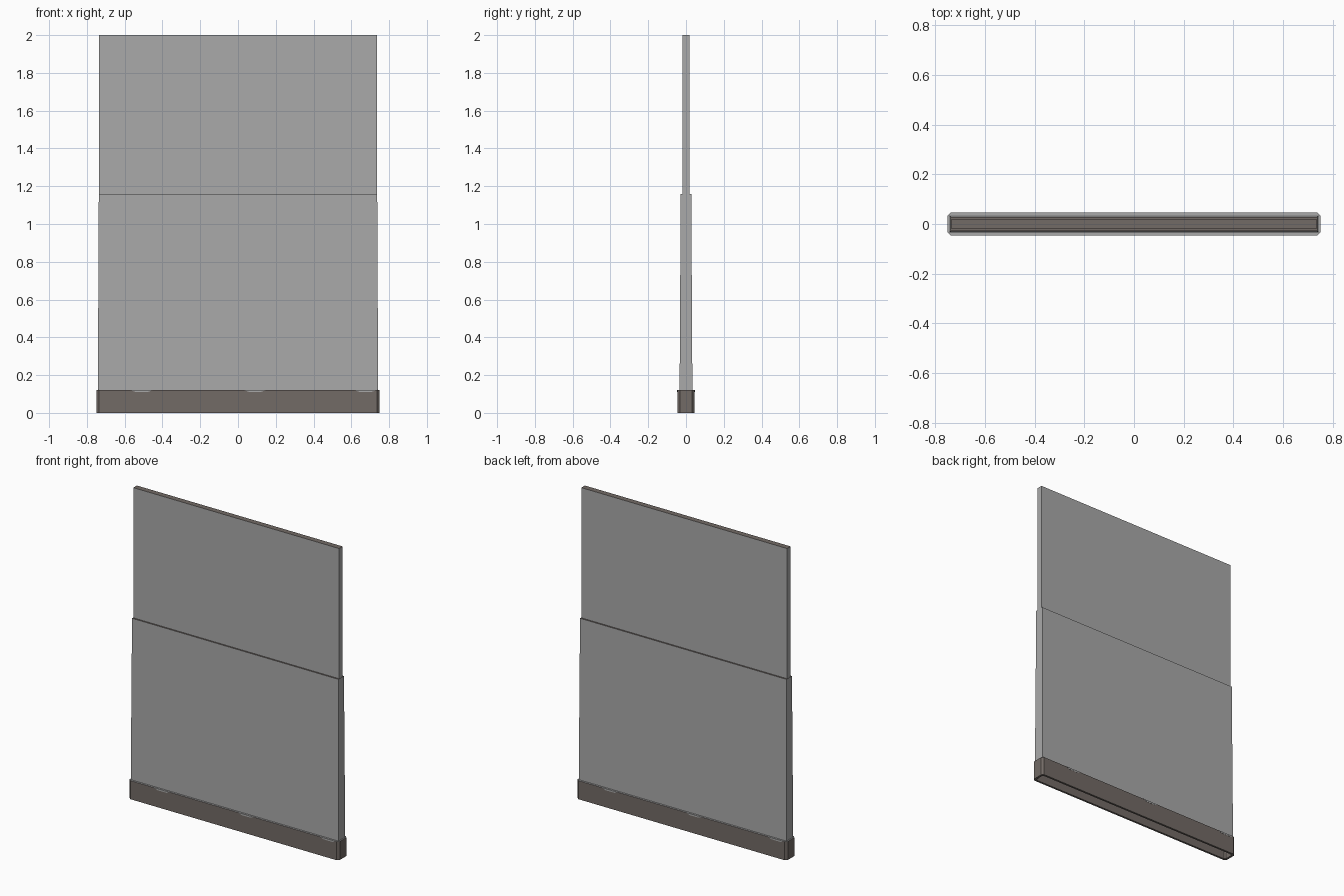
import bpy, bmesh

cube = bpy.data.objects.get("Cube")
if cube:
    bpy.data.objects.remove(cube, do_unlink=True)


def make_material(name, rgb):
    m = bpy.data.materials.new(name)
    m.use_nodes = True
    m.diffuse_color = (*rgb, 1)
    m.node_tree.nodes["Principled BSDF"].inputs["Base Color"].default_value = (*rgb, 1)
    return m


plaster = make_material("grey plaster", (0.40, 0.40, 0.40))
stone = make_material("brown stone", (0.17, 0.145, 0.132))


def loft(name, sections, top_cap, bottom_cap, rule):
    """Skin through (half width, half depth, corner cut, height) sections."""
    bm = bmesh.new()
    rings = []
    for w, d, c, z in sections:
        ring = []
        for sx, sy in ((1, 1), (-1, 1), (-1, -1), (1, -1)):
            pts = [(sx * w, sy * (d - c)), (sx * (w - c), sy * d)]
            if sx * sy < 0:
                pts.reverse()
            ring += [bm.verts.new((x, y, z)) for x, y in (pts if c else pts[:1])]
        rings.append(ring)
    n = len(rings[0])
    for a, b in zip(rings, rings[1:]):
        for i in range(n):
            bm.faces.new((a[i], a[(i + 1) % n], b[(i + 1) % n], b[i]))
    if bottom_cap:
        bm.faces.new(rings[0][::-1])
    if top_cap:
        bm.faces.new(rings[-1])
    bmesh.ops.recalc_face_normals(bm, faces=bm.faces)
    mesh = bpy.data.meshes.new(name)
    mesh.materials.append(plaster)
    mesh.materials.append(stone)
    for f in bm.faces:
        f.material_index = rule(f)
    bm.to_mesh(mesh)
    bm.free()
    obj = bpy.data.objects.new(name, mesh)
    bpy.context.collection.objects.link(obj)
    return obj


# Wall: thin upper panel stepping out to a slightly flared lower panel
def level_is_stone(f):
    return 1 if f.normal.z > 0.5 else 0


loft("upper_wall", [(0.735, 0.018, 0, 1.14), (0.735, 0.018, 0, 2.0)],
     True, False, level_is_stone)
loft("lower_wall", [(0.742, 0.034, 0, 0.10), (0.737, 0.028, 0, 1.16)],
     True, True, level_is_stone)

# Plinth: chamfered block, hollow underneath, with a plaster ledge on top
loft("plinth", [(0.736, 0.033, 0.01, 0.10), (0.736, 0.033, 0.01, 0.0),
                (0.75, 0.046, 0.013, 0.0), (0.75, 0.046, 0.013, 0.12)],
     True, True, level_is_stone)
for f in bpy.data.objects["plinth"].data.polygons:
    f.material_index = 0 if f.normal.z > 0.5 and f.center.z > 0.11 else 1

# Plaster runs that hang over the plinth edge, repeated on both long sides
for side, label in ((-1, "front"), (1, "back")):
    for i, x in enumerate((-0.51, 0.09, 0.675)):
        bm = bmesh.new()
        outline = [(-0.06, 0.1205), (-0.03, 0.11), (0.03, 0.11), (0.06, 0.1205)]
        face = bm.faces.new([bm.verts.new((-side * (x + dx), side * 0.0455, z))
                             for dx, z in outline])
        out = bmesh.ops.extrude_face_region(bm, geom=[face])["geom"]
        bmesh.ops.translate(bm, vec=(0, side * 0.0015, 0),
                            verts=[v for v in out if isinstance(v, bmesh.types.BMVert)])
        bmesh.ops.recalc_face_normals(bm, faces=bm.faces)
        name = f"{label}_plaster_run_{i + 1}"
        mesh = bpy.data.meshes.new(name)
        mesh.materials.append(plaster)
        bm.to_mesh(mesh)
        bm.free()
        bpy.context.collection.objects.link(bpy.data.objects.new(name, mesh))
